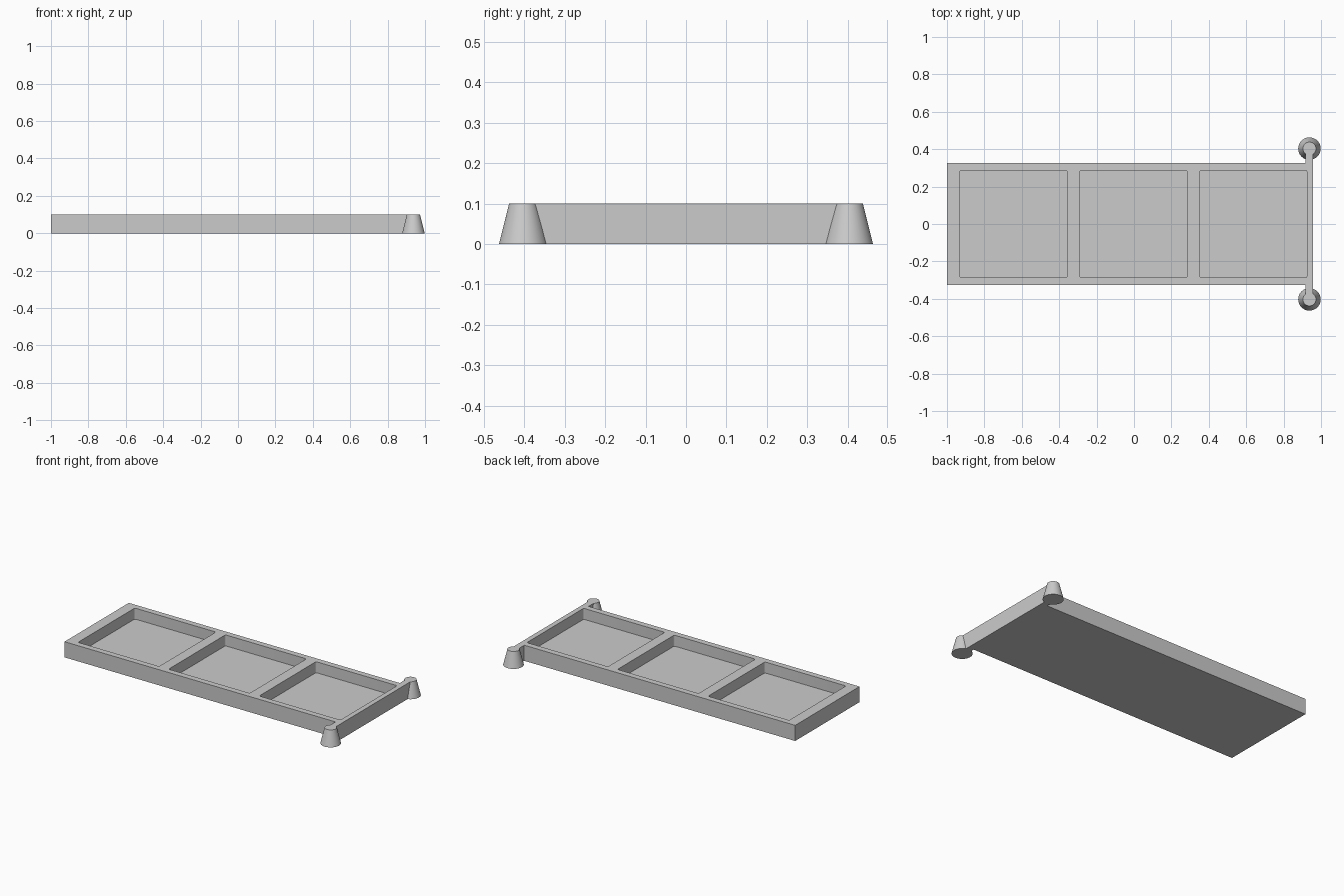
import bpy, bmesh, math

default = bpy.data.objects.get("Cube")
if default:
    bpy.data.objects.remove(default, do_unlink=True)

HEIGHT, FLOOR = 0.1, 0.03
HALF_W = 0.325               # half width of the tray
END_X, RIB_X = 0.957, 0.917  # outer and inner side of the end rib
PEG_X, PEG_Y = 0.938, 0.403

grey = bpy.data.materials.new("light_grey")
grey.use_nodes = True
colour = (0.6, 0.6, 0.6, 1)
grey.diffuse_color = colour
grey.node_tree.nodes["Principled BSDF"].inputs["Base Color"].default_value = colour


def to_object(name, bm):
    bmesh.ops.recalc_face_normals(bm, faces=bm.faces)
    mesh = bpy.data.meshes.new(name)
    bm.to_mesh(mesh)
    bm.free()
    mesh.materials.append(grey)
    obj = bpy.data.objects.new(name, mesh)
    bpy.context.collection.objects.link(obj)
    return obj


def prism(name, outline, z0, z1):
    bm = bmesh.new()
    face = bm.faces.new([bm.verts.new((x, y, z0)) for x, y in outline])
    top = bmesh.ops.extrude_face_region(bm, geom=[face])["geom"]
    verts = [v for v in top if isinstance(v, bmesh.types.BMVert)]
    bmesh.ops.translate(bm, verts=verts, vec=(0, 0, z1 - z0))
    return to_object(name, bm)


def rounded_square(cx, half, radius, steps=4):
    points = []
    for corner in range(4):
        base = corner * math.pi / 2
        mid = base + math.pi / 4
        ox = cx + (half - radius) * math.copysign(1, math.cos(mid))
        oy = (half - radius) * math.copysign(1, math.sin(mid))
        for i in range(steps + 1):
            a = base + i / steps * math.pi / 2
            points.append((ox + radius * math.cos(a), oy + radius * math.sin(a)))
    return points


def combine(target, tool, operation):
    bpy.context.view_layer.objects.active = target
    mod = target.modifiers.new(operation, 'BOOLEAN')
    mod.operation, mod.solver, mod.object = operation, 'EXACT', tool
    bpy.ops.object.modifier_apply(modifier=mod.name)
    bpy.data.objects.remove(tool, do_unlink=True)


# Tray slab with the end rib running out to both pegs
half_outline = [(-1, HALF_W), (RIB_X, HALF_W), (RIB_X, PEG_Y), (END_X, PEG_Y)]
outline = half_outline + [(x, -y) for x, y in reversed(half_outline)]
tray = prism("tray", outline, 0, HEIGHT)

# Three square pockets
for cx in (-0.644, -0.003, 0.638):
    pocket = prism("pocket_cutter", rounded_square(cx, 0.287, 0.01), FLOOR, HEIGHT + 0.1)
    combine(tray, pocket, 'DIFFERENCE')

# Tapered pegs at the end
for side in (1, -1):
    bm = bmesh.new()
    bmesh.ops.create_cone(bm, cap_ends=True, segments=48, radius1=0.06,
                          radius2=0.035, depth=HEIGHT)
    bmesh.ops.translate(bm, verts=bm.verts, vec=(PEG_X, side * PEG_Y, HEIGHT / 2))
    combine(tray, to_object("peg", bm), 'UNION')

# Smooth pegs, sharp edges elsewhere
bpy.ops.object.select_all(action='DESELECT')
tray.select_set(True)
bpy.context.view_layer.objects.active = tray
bpy.ops.object.shade_smooth_by_angle(angle=math.radians(30))
